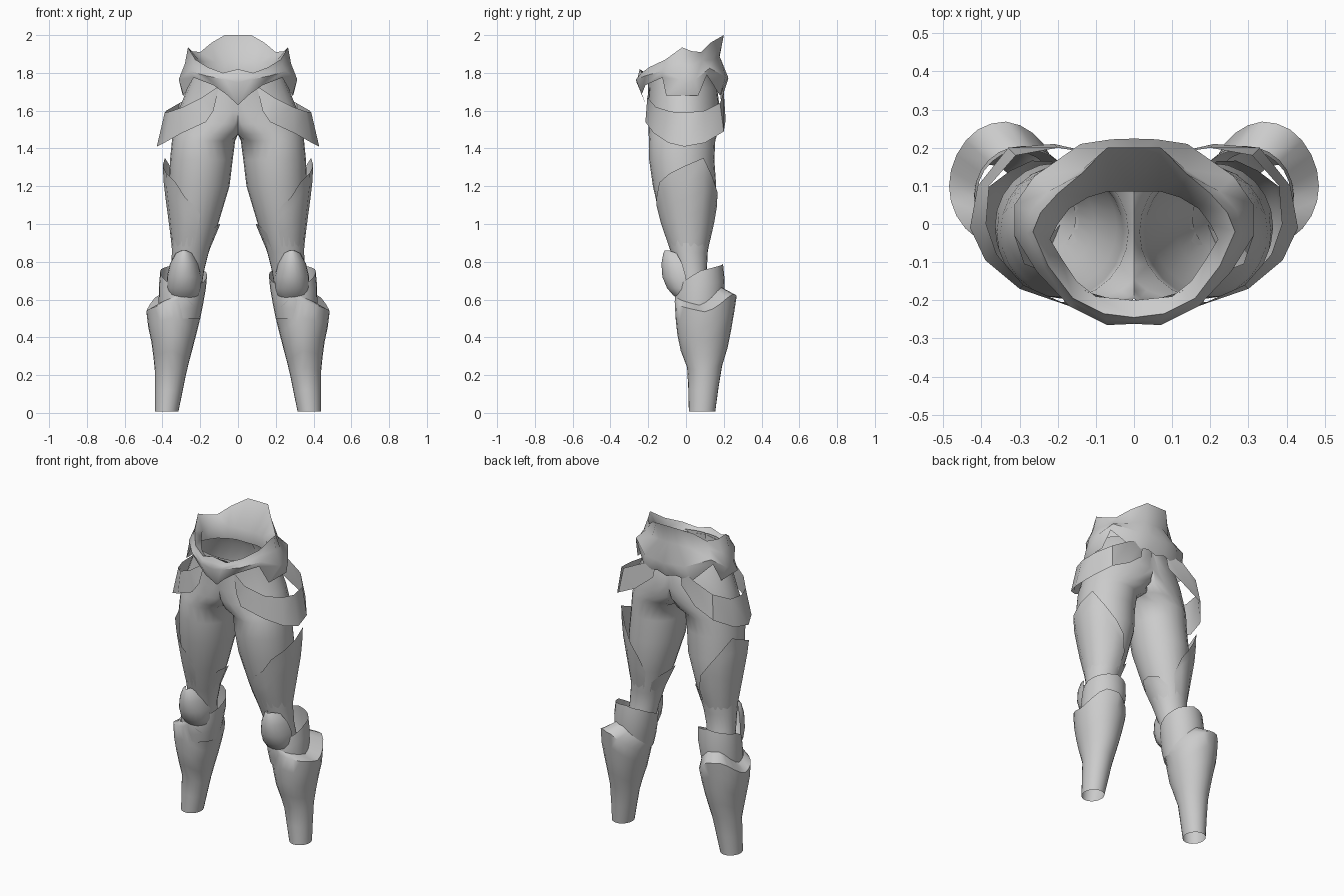
import bpy, math

steel = bpy.data.materials.new("light_grey")
steel.diffuse_color = (0.6, 0.6, 0.6, 1)


def make(name, grid, closed=False, angle=40):
    """Skin a grid of rows of points, mirror it to the other side, shade smooth."""
    n = len(grid[0])
    verts = [p for row in grid for p in row]
    faces = []
    for r in range(len(grid) - 1):
        for c in range(n if closed else n - 1):
            d = (c + 1) % n
            f = (r * n + c, r * n + d, (r + 1) * n + d, (r + 1) * n + c)
            if any(abs(verts[i][0]) > 1e-5 for i in f):   # skip the inner centre wall
                faces.append(f)
    me = bpy.data.meshes.new(name)
    me.from_pydata(verts, [], faces)
    me.validate()
    me.materials.append(steel)
    ob = bpy.data.objects.new(name, me)
    bpy.context.collection.objects.link(ob)
    m = ob.modifiers.new("mirror", 'MIRROR')
    m.use_clip = True
    m.merge_threshold = 0.0005
    bpy.context.view_layer.objects.active = ob
    ob.select_set(True)
    bpy.ops.object.modifier_apply(modifier="mirror")
    bpy.ops.object.shade_smooth_by_angle(angle=math.radians(angle))
    ob.select_set(False)
    return ob


def interp(table, z):
    """Linear lookup in a table whose first column rises."""
    if z <= table[0][0]:
        return table[0][1:]
    for a, b in zip(table, table[1:]):
        if z <= b[0]:
            t = (z - a[0]) / (b[0] - a[0])
            return [p + (q - p) * t for p, q in zip(a[1:], b[1:])]
    return table[-1][1:]


def on_limb(table, z, deg, off=0.0):
    """Point on an oval limb: 0 = outer side, 90 = back, 180 = inner, 270 = front."""
    x0, x1, y0, y1 = interp(table, z)
    a = math.radians(deg)
    x = (x0 + x1) / 2 + ((x1 - x0) / 2 + off) * math.cos(a)
    y = (y0 + y1) / 2 + ((y1 - y0) / 2 + off) * math.sin(a)
    return (max(x, 0.0), y, z)


# z, inner x, outer x, front y, back y
LEG = [(.62, .20, .36, -.03, .14), (.75, .18, .355, -.05, .11),
       (.85, .155, .35, -.08, .115), (1.0, .105, .355, -.13, .14),
       (1.2, .045, .365, -.175, .16), (1.34, .028, .36, -.195, .15),
       (1.44, .015, .35, -.195, .155), (1.475, -.07, .345, -.198, .165),
       (1.53, -.17, .335, -.2, .175),
       (1.6, -.25, .315, -.2, .18), (1.72, -.26, .268, -.2, .165),
       (1.80, -.22, .235, -.2, .12)]
SHIN = [(.008, .315, .44, .015, .155), (.23, .27, .44, .01, .185),
        (.36, .235, .455, -.04, .225), (.5, .2, .485, -.055, .25),
        (.63, .185, .485, -.062, .27)]
CUFF = [(.5, .20, .42, -.045, .19), (.6, .18, .42, -.06, .20),
        (.7, .163, .418, -.045, .205), (.8, .165, .405, -.03, .195)]
SEG = 24
ring = [i * 360 / SEG for i in range(SEG)]

# hips and thighs
make("hips_and_legs", [[on_limb(LEG, r[0], d) for d in ring] for r in LEG], True, 60)


def plate(name, table, rim, low, off_low, rows=5):
    """Shell hugging a limb; rim entries are (angle, height, stand-off)."""
    make(name, [[on_limb(table, low + (z - low) * k / rows, d,
                         off_low + (off - off_low) * k / rows) for d, z, off in rim]
                for k in range(rows + 1)], False, 50)


# outer thigh plate and the small raised edge inside the knee
plate("thigh_plate", LEG,
      [(-100, 1.05, .002), (-84, 1.1, .005), (-65, 1.14, .01), (-45, 1.22, .018),
       (-20, 1.27, .03), (5, 1.31, .038), (30, 1.35, .058), (50, 1.25, .03),
       (70, 1.17, .02), (90, 1.1, .015), (110, 1.0, .005)], .88, 0)
plate("inner_knee_plate", LEG,
      [(130, .93, .002), (150, .98, .01), (175, 1.0, .012), (200, 1.0, .01),
       (225, .95, .002)], .86, 0, 3)


def boot(name, table, rim, levels, inset=None):
    """Closed tube with a rim height varying by angle, optionally closed onto an inner limb."""
    low = table[0][0]
    rows = [[on_limb(table, low + (interp(rim, d)[0] - low) * k, d) for d in ring]
            for k in levels]
    if inset:
        rows.append([on_limb(inset, interp(rim, d)[0] + .035, d) for d in ring])
    make(name, rows, True, 50)


# shin guard, high on the back outer side and low on the inner side
boot("shin_guard", SHIN,
     [(0, .535), (20, .555), (55, .63), (90, .62), (135, .54), (180, .47), (225, .52),
      (270, .59), (315, .56), (360, .535)],
     [0, .2, .4, .55, .7, .85, 1], CUFF)

# slanted cuff below the knee
boot("knee_cuff", CUFF,
     [(0, .755), (45, .775), (90, .79), (135, .77), (180, .73), (225, .68), (270, .63),
      (315, .70), (360, .755)],
     [0, .35, .7, 1])

# rounded knee cap: z, half width, front y, rear y
cap = [(.86, .012, -.112, -.09), (.845, .045, -.12, -.05), (.79, .075, -.13, -.02),
       (.72, .092, -.125, .0), (.66, .09, -.10, .0), (.625, .08, -.07, .0),
       (.605, .055, -.048, -.01)]
make("knee_cap", [[(.285 + w * math.sin(t), b + (f - b) * math.cos(t), z)
                   for t in [math.radians(-90 + 18 * i) for i in range(11)]]
                  for z, w, f, b in cap], False, 60)

# waist girdle: lower edge, bulge, top edge and inner lip, from front to back
bottom = [(0, -.21, 1.63), (.06, -.235, 1.685), (.13, -.215, 1.735), (.235, -.125, 1.775),
          (.288, -.105, 1.68), (.292, .065, 1.68), (.265, .11, 1.79), (.16, .18, 1.68),
          (.06, .195, 1.70), (0, .195, 1.68)]
bulge = [(0, -.262, 1.75), (.07, -.265, 1.765), (.17, -.215, 1.785), (.255, -.125, 1.81),
         (.314, -.03, 1.765), (.314, .05, 1.765), (.262, .125, 1.825), (.14, .21, 1.78),
         (.06, .222, 1.78), (0, .224, 1.77)]
top = [(0, -.245, 1.82), (.08, -.235, 1.80), (.16, -.195, 1.83), (.225, -.11, 1.87),
       (.265, -.02, 1.935), (.245, .03, 1.915), (.20, .08, 1.91), (.14, .13, 1.96),
       (.07, .20, 2.0), (0, .20, 2.0)]
lip = [(0, -.20, 1.79), (.10, -.19, 1.78), (.15, -.15, 1.80), (.19, -.09, 1.83),
       (.22, -.04, 1.85), (.20, .0, 1.86), (.17, .04, 1.86), (.12, .07, 1.86),
       (.07, .085, 1.86), (0, .085, 1.86)]
waist = []
for p, q in zip(bulge, top):
    x, y, z = [(a + b) / 2 for a, b in zip(p, q)]
    waist.append((x * .97, y * (.84 if y > 0 else 1), z))
lining = [(x * 1.04, y * 1.06, min(z, 1.78)) for x, y, z in lip]
make("waist_girdle", [bottom, bulge, waist, top, lip, lining], False, 50)

# loose hip straps hanging around each side
upper = [(.10, -.19, 1.73), (.19, -.205, 1.67), (.29, -.16, 1.62), (.36, -.08, 1.595),
         (.388, 0, 1.59), (.38, .10, 1.60), (.31, .18, 1.64), (.20, .20, 1.70),
         (.08, .18, 1.75)]
lower = [(.13, -.20, 1.60), (.17, -.215, 1.54), (.30, -.17, 1.48), (.39, -.095, 1.43),
         (.43, -.01, 1.41), (.41, .10, 1.43), (.33, .20, 1.49), (.21, .21, 1.55),
         (.10, .185, 1.64)]
make("hip_strap", [lower, upper])
